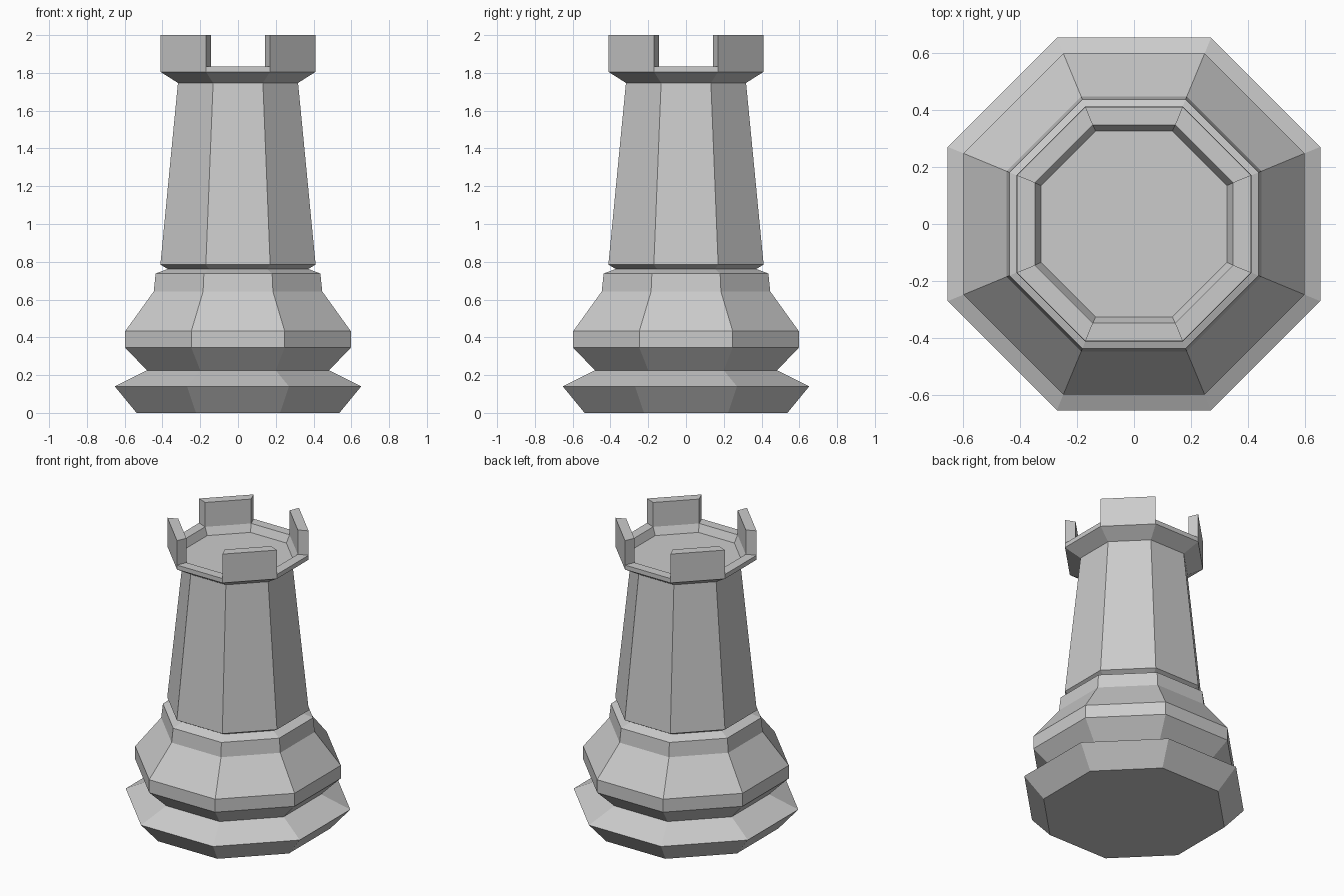
import bpy, bmesh
from math import pi, cos, sin

if "Cube" in bpy.data.objects:
    bpy.data.objects.remove(bpy.data.objects["Cube"])

SIDES = 8
K = 1 / cos(pi / SIDES)  # flat distance -> corner radius


def lathe(name, profile, cap_bottom=False, cap_top=False, raise_band=None, height=0):
    """Eight-sided stack of (flat distance, z) rings, flats facing the axes."""
    bm = bmesh.new()
    rings = []
    for r, z in profile:
        rings.append([bm.verts.new((r * K * cos(pi / 8 + i * pi / 4),
                                    r * K * sin(pi / 8 + i * pi / 4), z))
                      for i in range(SIDES)])
    raised = []
    for b, (low, high) in enumerate(zip(rings, rings[1:])):
        for i in range(SIDES):
            j = (i + 1) % SIDES
            f = bm.faces.new((low[i], low[j], high[j], high[i]))
            # faces 0, 2, 4, 6 lie on the diagonals
            if b == raise_band and i % 2 == 0:
                raised.append(f)
    if cap_bottom:
        bm.faces.new(rings[0][::-1])
    if cap_top:
        bm.faces.new(rings[-1])
    for f in raised:
        new = bmesh.ops.extrude_face_region(bm, geom=[f])["geom"]
        bmesh.ops.translate(bm, vec=(0, 0, height),
                            verts=[v for v in new if isinstance(v, bmesh.types.BMVert)])
        if f.is_valid:
            bm.faces.remove(f)
    mesh = bpy.data.meshes.new(name)
    bm.to_mesh(mesh)
    bm.free()
    obj = bpy.data.objects.new(name, mesh)
    bpy.context.collection.objects.link(obj)
    return obj


# Flared foot
lathe("foot", [(0.537, 0), (0.652, 0.14), (0.482, 0.225)], cap_bottom=True)

# Bulging base with its collar
lathe("base", [(0.482, 0.225), (0.597, 0.345), (0.597, 0.433), (0.446, 0.643),
               (0.436, 0.738), (0.372, 0.762)])

# Tapered tower shaft
lathe("shaft", [(0.372, 0.762), (0.411, 0.785), (0.318, 1.747)])

# Flared battlements: sunken floor and four raised blocks on the diagonals
lathe("battlements", [(0.318, 1.747), (0.41, 1.805), (0.41, 1.835),
                      (0.347, 1.835), (0.325, 1.785)],
      cap_top=True, raise_band=2, height=0.165)
